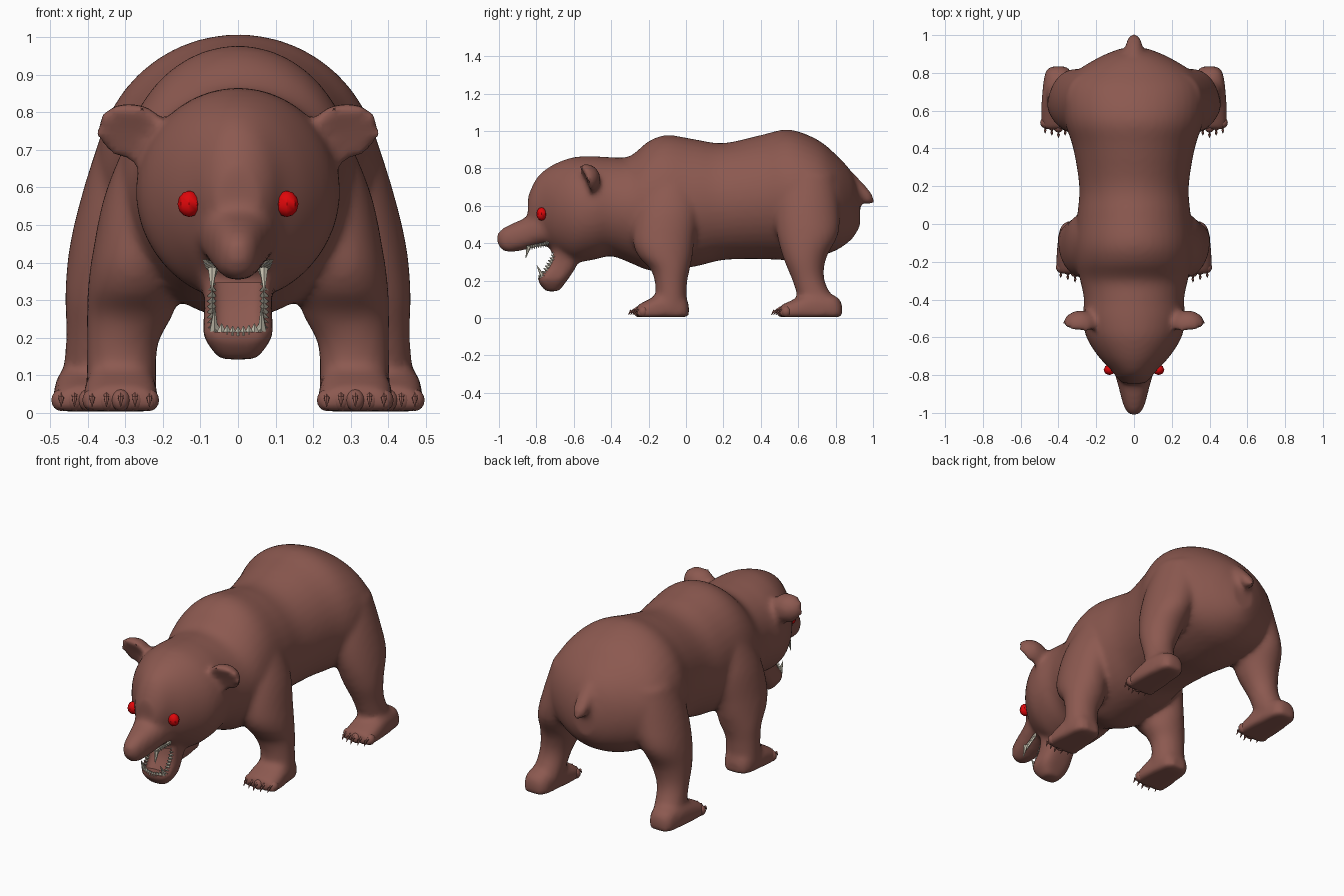
import bpy, bmesh, math
from mathutils import Matrix, Vector

cube = bpy.data.objects.get("Cube")
if cube:
    bpy.data.objects.remove(cube, do_unlink=True)


def material(name, r, g, b):
    m = bpy.data.materials.new(name)
    m.use_nodes = True
    m.diffuse_color = (r, g, b, 1)
    m.node_tree.nodes["Principled BSDF"].inputs["Base Color"].default_value = (r, g, b, 1)
    return m


brown = material("brown_fur", 0.262, 0.1, 0.08)
red = material("red_eye", 0.74, 0.002, 0.003)
ivory = material("ivory_tooth", 0.62, 0.58, 0.47)


def finish(bm, name, mat):
    bmesh.ops.recalc_face_normals(bm, faces=bm.faces)
    mesh = bpy.data.meshes.new(name)
    bm.to_mesh(mesh)
    bm.free()
    mesh.materials.append(mat)
    obj = bpy.data.objects.new(name, mesh)
    bpy.context.collection.objects.link(obj)
    return obj


def smooth(obj, degrees):
    bpy.ops.object.select_all(action="DESELECT")
    obj.select_set(True)
    bpy.context.view_layer.objects.active = obj
    bpy.ops.object.shade_smooth_by_angle(angle=math.radians(degrees))


def flow(rows, steps=4):
    """Rows with smooth in-between rows added."""
    for i in range(len(rows) - 1):
        quad = [rows[max(i - 1, 0)], rows[i], rows[i + 1], rows[min(i + 2, len(rows) - 1)]]
        for k in range(steps):
            t = k / steps
            yield [b + t / 2 * (c - a + t * (2 * a - 5 * b + 4 * c - d + t * (3 * (b - c) + d - a)))
                   for a, b, c, d in zip(*quad)]
    yield rows[-1]


def skin_rings(bm, rings):
    """Bridge rings of points into a closed tube."""
    loops = [[bm.verts.new(p) for p in ring] for ring in rings]
    n = len(loops[0])
    for a, b in zip(loops, loops[1:]):
        for i in range(n):
            j = (i + 1) % n
            bm.faces.new((a[i], a[j], b[j], b[i]))
    bm.faces.new(loops[0])
    bm.faces.new(loops[-1][::-1])


def circle(power, sides=40):
    """Unit circle; a lower power makes it boxier."""
    for k in range(sides):
        a = math.tau * k / sides
        c, s = math.cos(a), math.sin(a)
        yield (math.copysign(abs(c) ** power, c), math.copysign(abs(s) ** power, s))


def loft_along(bm, rows, x=0, power=1):
    """Rows of y, bottom, top, half width."""
    skin_rings(bm, [[(x + w * c, y, max(0.004, (lo + hi) / 2 + s * (hi - lo) / 2))
                     for c, s in circle(power)] for y, lo, hi, w in flow(rows)])


def loft_up(bm, rows, side=1, power=1):
    """Rows of z, centre x, centre y, half width, half depth."""
    skin_rings(bm, [[(side * x + w * c, y + d * s, z)
                     for c, s in circle(power)] for z, x, y, w, d in flow(rows)])


def ball(bm, centre, radii, u=16, v=10):
    m = Matrix.Translation(centre) @ Matrix.Diagonal((*radii, 1))
    return bmesh.ops.create_uvsphere(bm, u_segments=u, v_segments=v, radius=1, matrix=m)


def spike(bm, base, tip, radius, sides=6):
    base, tip = Vector(base), Vector(tip)
    d = tip - base
    m = Matrix.Translation((base + tip) / 2) @ d.to_track_quat("Z", "Y").to_matrix().to_4x4()
    bmesh.ops.create_cone(bm, cap_ends=True, segments=sides, radius1=radius,
                          radius2=radius * 0.1, depth=d.length, matrix=m)


# Trunk, neck and skull
skin = bmesh.new()
loft_along(skin, [
    (.93, .49, .67, .07), (.885, .42, .78, .18), (.8, .36, .875, .315),
    (.7, .33, .955, .372), (.55, .31, 1.008, .368), (.4, .315, .978, .322),
    (.2, .31, .935, .29), (.05, .275, .955, .3), (-.1, .255, .978, .312),
    (-.2, .255, .945, .308), (-.3, .295, .865, .285), (-.4, .33, .86, .265),
    (-.5, .31, .865, .272), (-.6, .3, .86, .252), (-.7, .35, .825, .19),
    (-.775, .41, .775, .12), (-.815, .44, .72, .09), (-.845, .47, .65, .055)])

# Muzzle
loft_along(skin, [
    (-.65, .4, .6, .13), (-.78, .385, .575, .105), (-.86, .365, .535, .083),
    (-.94, .352, .5, .062), (-.985, .365, .475, .045), (-1.01, .4, .45, .022)], power=.85)

# Lower jaw
loft_up(skin, [
    (.41, 0, -.63, .12, .08), (.34, 0, -.645, .095, .075), (.28, 0, -.665, .09, .08),
    (.23, 0, -.7, .093, .085), (.195, 0, -.715, .088, .075),
    (.142, 0, -.715, .05, .035)], power=.6)

# Tail
loft_up(skin, [
    (.77, 0, .87, .035, .03), (.7, 0, .925, .045, .04),
    (.65, 0, .96, .042, .042), (.61, 0, .975, .025, .03)])

FRONT_LEG = [
    (.74, .2, -.08, .09, .12), (.58, .245, -.1, .11, .165), (.42, .272, -.12, .116, .165),
    (.33, .278, -.11, .122, .145), (.26, .288, -.085, .115, .105),
    (.18, .308, -.08, .095, .085), (.06, .31, -.08, .095, .085)]
HIND_LEG = [
    (.77, .23, .65, .125, .15), (.6, .272, .645, .138, .175), (.45, .325, .65, .122, .165),
    (.32, .352, .635, .108, .115), (.2, .375, .655, .083, .086), (.07, .39, .71, .08, .1)]
# Shape of a paw: fraction of length, top, fraction of width
PAW = [(0, .075, .45), (.12, .12, .82), (.5, .13, 1), (.8, .095, 1.05), (1, .065, .98)]
PAWS = [("front", FRONT_LEG, .312, .015, .28, .095), ("hind", HIND_LEG, .4, .835, .335, .088)]

for side in (-1, 1):
    label = "left" if side > 0 else "right"
    for kind, leg, x, heel, length, width in PAWS:
        loft_up(skin, leg, side)
        loft_along(skin, [(heel - f * length, -.03, top, w * width) for f, top, w in PAW],
                   side * x, .75)
        # Toes and claws
        toes, claws = bmesh.new(), bmesh.new()
        for i in range(-2, 3):
            tx = side * x + i * width * .4
            ty = heel - length + .012 * abs(i)
            ball(toes, (tx, ty + .012, .034), (.026, .028, .029), 12, 8)
            spike(claws, (tx, ty - .005, .045), (tx, ty - .032, .036), .01)
            spike(claws, (tx, ty - .027, .04), (tx, ty - .044, .016), .008)
        smooth(finish(toes, f"{label}_{kind}_toes", brown), 60)
        smooth(finish(claws, f"{label}_{kind}_claws", brown), 40)

    # Ear, leaning forward, with a dished front
    ear = ball(skin, (0, 0, 0), (1, 1, 1))["verts"]
    place = (Matrix.Translation((side * .282, -.54, .742))
             @ Matrix.Rotation(side * -.25, 4, "Y") @ Matrix.Rotation(.4, 4, "X")
             @ Matrix.Diagonal((.1, .085, .082, 1)))
    for v in ear:
        if v.co.y < 0:
            v.co.y = .05 * (1 - v.co.x ** 2 - v.co.z ** 2)
        v.co = place @ v.co

    # Eye
    eye = bmesh.new()
    ball(eye, (side * .13, -.772, .556), (.031, .028, .035), 8, 6)
    smooth(finish(eye, f"{label}_eye", red), 40)

# Fuse the parts into one smooth hide, then hollow the mouth
body = finish(skin, "body", brown)
scoop_mesh = bmesh.new()
loft_up(scoop_mesh, [(.345, 0, -.73, .07, .05), (.28, 0, -.755, .068, .06),
                     (.215, 0, -.775, .064, .045)], power=.6)
scoop = finish(scoop_mesh, "mouth_cutter", brown)
scoop.hide_render = True
remesh = body.modifiers.new("fuse", "REMESH")
remesh.mode = "VOXEL"
remesh.voxel_size = .015
relax = body.modifiers.new("relax", "SMOOTH")
relax.factor = .5
relax.iterations = 8
cut = body.modifiers.new("mouth", "BOOLEAN")
cut.operation = "DIFFERENCE"
cut.object = scoop
bpy.context.view_layer.objects.active = body
for name in ("fuse", "relax", "mouth"):
    bpy.ops.object.modifier_apply(modifier=name)
bpy.data.objects.remove(scoop, do_unlink=True)
smooth(body, 50)

# Teeth: lower row round the jaw rim, upper row under the muzzle, four fangs
teeth = bmesh.new()
for i in range(-4, 5):
    y, z = -.78 + .0008 * i * i, .208 + .0008 * i * i
    spike(teeth, (i * .0145, y, z), (i * .0145, y - .006, z + .022), .012, 4)
for side in (-1, 1):
    for i in range(9):
        t = i / 8
        y, z = -.765 + .065 * t, .225 + .115 * t
        spike(teeth, (side * .07, y + .01, z), (side * .068, y - .014, z + .012), .012, 4)
        x, y, z = side * (.06 + .024 * t), -.835 + .095 * t, .378 + .02 * t
        spike(teeth, (x, y, z + .01), (x, y, z - .015), .01, 4)
    spike(teeth, (side * .064, -.765, .22), (side * .062, -.797, .28), .013)
    spike(teeth, (side * .068, -.84, .385), (side * .07, -.857, .32), .013)
smooth(finish(teeth, "teeth", ivory), 40)
